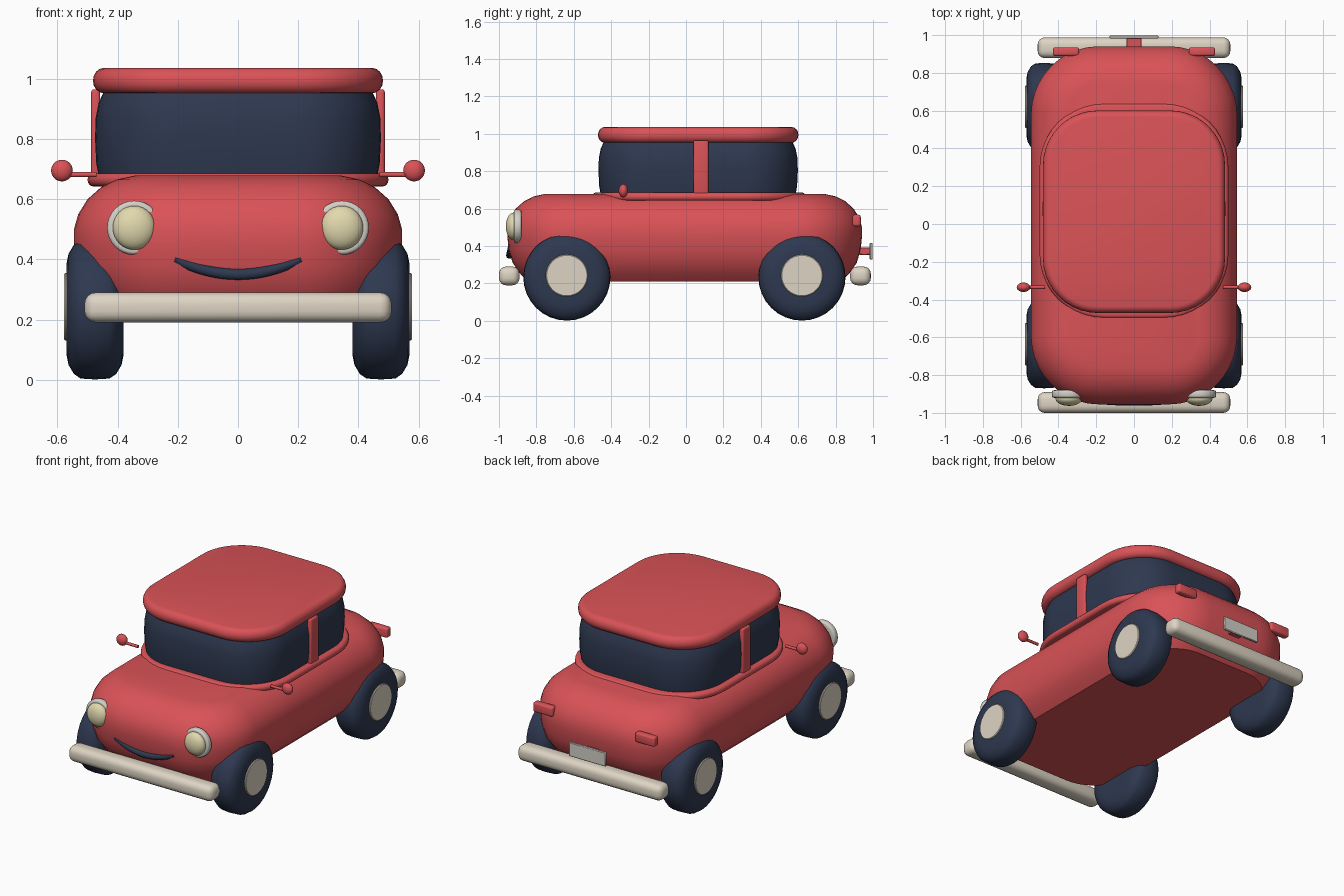
import bpy, bmesh, math
from mathutils import Matrix, Vector

if "Cube" in bpy.data.objects:
    bpy.data.objects.remove(bpy.data.objects["Cube"])


def material(name, rgb):
    m = bpy.data.materials.new(name)
    m.use_nodes = True
    m.diffuse_color = (*rgb, 1)
    m.node_tree.nodes["Principled BSDF"].inputs["Base Color"].default_value = (*rgb, 1)
    return m


RED = material("red paint", (0.70, 0.085, 0.095))
NAVY = material("dark navy", (0.027, 0.04, 0.08))
CREAM = material("cream", (0.73, 0.66, 0.55))
LENS = material("pale yellow lens", (0.76, 0.69, 0.42))
SILVER = material("pale silver", (0.65, 0.63, 0.57))


def finish(name, bm, mat, angle=40):
    bmesh.ops.recalc_face_normals(bm, faces=bm.faces)
    mesh = bpy.data.meshes.new(name)
    bm.to_mesh(mesh)
    bm.free()
    mesh.materials.append(mat)
    ob = bpy.data.objects.new(name, mesh)
    bpy.context.collection.objects.link(ob)
    bpy.ops.object.select_all(action="DESELECT")
    ob.select_set(True)
    bpy.context.view_layer.objects.active = ob
    bpy.ops.object.shade_smooth_by_angle(angle=math.radians(angle))
    return ob


def bridge(bm, rings):
    """Skin closed rings of points and cap both ends."""
    rows = [[bm.verts.new(p) for p in ring] for ring in rings]
    for a, b in zip(rows, rows[1:]):
        for i in range(len(a)):
            j = (i + 1) % len(a)
            bm.faces.new((a[i], a[j], b[j], b[i]))
    bm.faces.new(rows[0])
    bm.faces.new(rows[-1])


def rounded_ring(hx, hy, r, cy, z, steps=10):
    pts = []
    for q, (sx, sy) in enumerate([(1, 1), (-1, 1), (-1, -1), (1, -1)]):
        for k in range(steps + 1):
            a = (q + k / steps) * math.pi / 2
            pts.append((sx * (hx - r) + r * math.cos(a),
                        cy + sy * (hy - r) + r * math.sin(a), z))
    return pts


def shell(name, mat, hx, hy, r, cy, profile):
    """Rounded-rectangle solid; the profile lists (height, inset)."""
    bm = bmesh.new()
    bridge(bm, [rounded_ring(hx - d, hy - d, r - d, cy, z) for z, d in profile])
    return finish(name, bm, mat)


def round_edge(z0, z1, depth, steps=8):
    mid, half = (z0 + z1) / 2, (z1 - z0) / 2
    return [(mid - half * math.cos(math.pi * k / steps),
             depth * (1 - math.sin(math.pi * k / steps))) for k in range(steps + 1)]


def lathe_x(name, mat, center, profile, side=1, steps=32):
    """Solid turned around the x axis; the profile lists (x offset, radius)."""
    bm = bmesh.new()
    c = Vector(center)
    angles = [2 * math.pi * k / steps for k in range(steps)]
    bridge(bm, [[c + Vector((side * x, r * math.cos(a), r * math.sin(a))) for a in angles]
                for x, r in profile])
    return finish(name, bm, mat)


def box(name, mat, center, size, bevel, segments=3):
    bm = bmesh.new()
    bmesh.ops.create_cube(bm, size=1)
    bmesh.ops.scale(bm, vec=size, verts=bm.verts)
    bmesh.ops.translate(bm, vec=center, verts=bm.verts)
    bmesh.ops.bevel(bm, geom=bm.edges[:], offset=bevel, segments=segments,
                    profile=0.5, affect="EDGES")
    return finish(name, bm, mat)


def ball(name, mat, center, radii):
    bm = bmesh.new()
    bmesh.ops.create_uvsphere(bm, u_segments=24, v_segments=16, radius=1)
    bmesh.ops.scale(bm, vec=radii, verts=bm.verts)
    bmesh.ops.translate(bm, vec=center, verts=bm.verts)
    return finish(name, bm, mat)


# Body, belt trim, windows and roof
shell("body", RED, 0.545, 0.948, 0.36, -0.007,
      [(0.21, 0.11), (0.25, 0.07), (0.31, 0.028), (0.38, 0.007), (0.45, 0), (0.5, 0),
       (0.55, 0.014), (0.6, 0.045), (0.64, 0.09), (0.665, 0.14), (0.678, 0.2)])
shell("belt_trim", RED, 0.5, 0.57, 0.34, 0.07, round_edge(0.642, 0.686, 0.02))
shell("windows", NAVY, 0.475, 0.533, 0.29, 0.065,
      [(0.66, 0.015), (0.72, 0.004), (0.8, 0), (0.87, 0.002), (0.92, 0.012), (0.96, 0.03)])
shell("roof", RED, 0.482, 0.536, 0.29, 0.065, round_edge(0.952, 1.036, 0.036))

# Bumpers and number plate
for end, y in (("front", -0.945), ("rear", 0.933)):
    box(end + "_bumper", CREAM, (0, y, 0.24), (1.02, 0.11, 0.1), 0.038, 4)
box("rear_plate", SILVER, (0, 0.99, 0.372), (0.26, 0.016, 0.09), 0.004, 1)
box("plate_mount", RED, (0, 0.955, 0.372), (0.08, 0.06, 0.04), 0.004, 1)

TIRE = [(-0.095, 0.1), (-0.095, 0.15), (-0.088, 0.185), (-0.07, 0.215), (-0.048, 0.23),
        (0, 0.233), (0.048, 0.23), (0.07, 0.215), (0.088, 0.185), (0.095, 0.15), (0.095, 0.1)]
HUB = [(0.08, 0.112), (0.099, 0.112), (0.103, 0.108)]

for word, s in (("left", 1), ("right", -1)):
    # Wheels
    for end, y in (("front", -0.637), ("rear", 0.62)):
        lathe_x(f"{end}_{word}_tire", NAVY, (s * 0.475, y, 0.234), TIRE, s)
        lathe_x(f"{end}_{word}_hubcap", CREAM, (s * 0.475, y, 0.242), HUB, s)

    # Door pillar and mirror
    box(word + "_pillar", RED, (s * 0.473, 0.08, 0.82), (0.03, 0.08, 0.29), 0.01)
    lathe_x(word + "_mirror_stem", RED, (s * 0.53, -0.335, 0.682),
            [(-0.06, 0.009), (0.05, 0.009)], s, 12)
    ball(word + "_mirror", RED, (s * 0.585, -0.335, 0.695), (0.036, 0.025, 0.036))

    # Headlight ring and lens
    bm = bmesh.new()
    turn = Matrix.Translation((s * 0.345, -0.9, 0.505)) @ Matrix.Rotation(math.pi / 2, 4, "X")
    bmesh.ops.create_cone(bm, cap_ends=True, segments=32, radius1=0.09, radius2=0.09,
                          depth=0.04, matrix=turn)
    rims = [e for e in bm.edges if abs(e.verts[0].co.y - e.verts[1].co.y) < 0.001]
    bmesh.ops.bevel(bm, geom=rims, offset=0.012, segments=3, profile=0.5, affect="EDGES")
    finish(word + "_headlight_ring", bm, SILVER)
    ball(word + "_headlight_lens", LENS, (s * 0.345, -0.923, 0.505), (0.071, 0.04, 0.073))

    # Tail light
    box(word + "_tail_light", RED, (s * 0.36, 0.912, 0.536), (0.14, 0.045, 0.062), 0.012)

# Smiling mouth: a tube bent along a parabola
bm = bmesh.new()
rings = []
for i in range(17):
    x = -0.21 + 0.42 * i / 16
    slope = math.atan(2 * x * 1.15)
    r = 0.019 - 0.08 * x * x
    ring = []
    for k in range(10):
        a = 2 * math.pi * k / 10
        ring.append((x - math.sin(slope) * r * math.sin(a),
                     -0.944 + 0.25 * x * x + 0.018 * math.cos(a),
                     0.35 + 1.15 * x * x + math.cos(slope) * r * math.sin(a)))
    rings.append(ring)
bridge(bm, rings)
finish("mouth", bm, NAVY)
